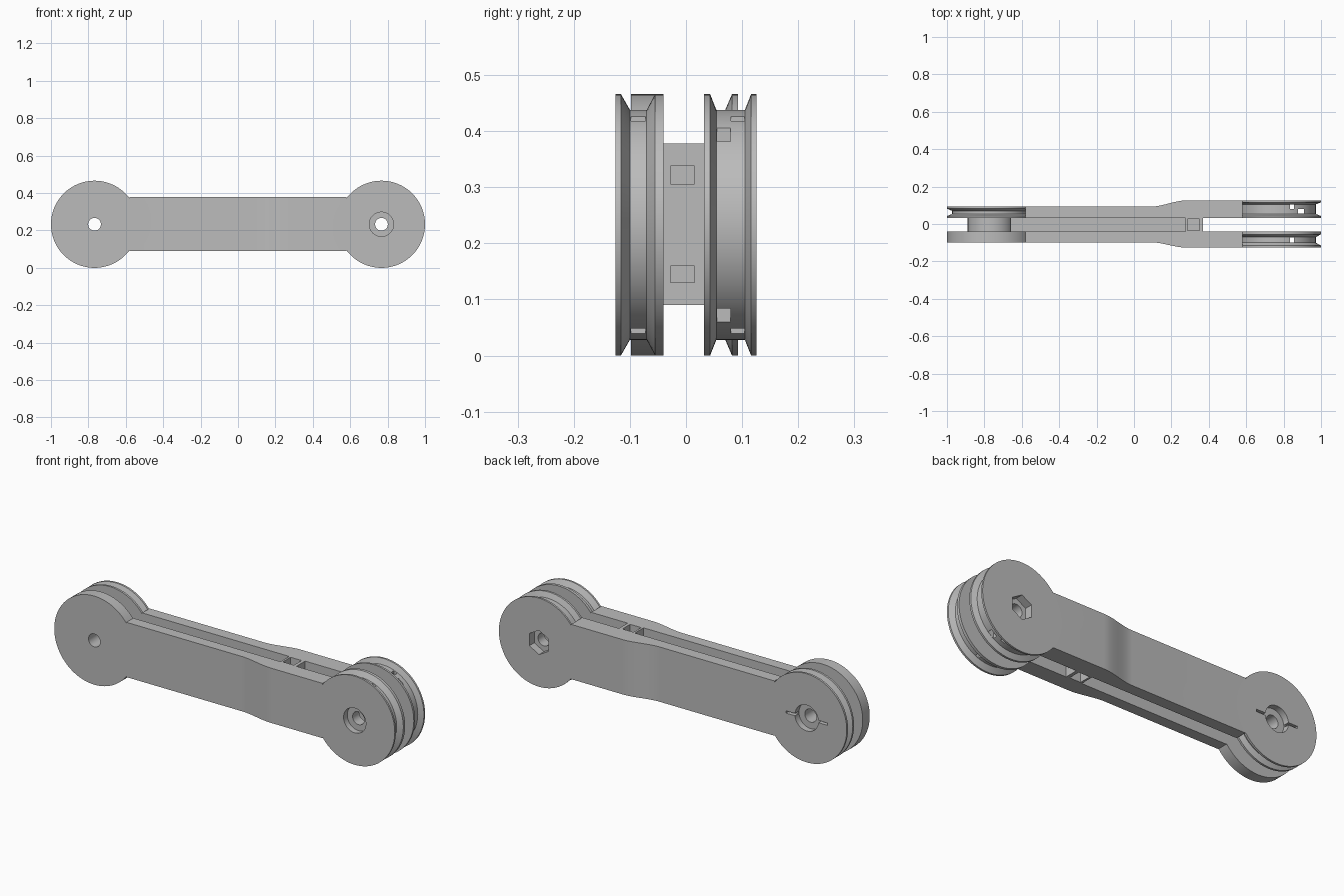
import bpy, bmesh, math

if "Cube" in bpy.data.objects:
    bpy.data.objects.remove(bpy.data.objects["Cube"])

MID, END, R, FLOOR = 0.235, 0.767, 0.233, 0.205
LOW, HIGH = 0.092, 0.38
INNER_F, INNER_B = -0.04, 0.032

grey = bpy.data.materials.new("plain_grey")
grey.use_nodes = True
grey.diffuse_color = (0.5, 0.5, 0.5, 1)
grey.node_tree.nodes["Principled BSDF"].inputs["Base Color"].default_value = grey.diffuse_color


def finish(name, bm):
    bmesh.ops.recalc_face_normals(bm, faces=bm.faces)
    mesh = bpy.data.meshes.new(name)
    bm.to_mesh(mesh)
    bm.free()
    mesh.materials.append(grey)
    ob = bpy.data.objects.new(name, mesh)
    bpy.context.collection.objects.link(ob)
    return ob


def lathe(name, x, profile, sides=96, turn=0.0):
    """Disc about a y-parallel axis; profile holds (radius, y) pairs."""
    bm = bmesh.new()
    rings = []
    for r, y in profile:
        angles = [turn + math.tau * i / sides for i in range(sides)]
        rings.append([bm.verts.new((x + r * math.cos(a), y, MID + r * math.sin(a))) for a in angles])
    for a, b in zip(rings, rings[1:]):
        for i in range(sides):
            j = (i + 1) % sides
            bm.faces.new((a[i], a[j], b[j], b[i]))
    bm.faces.new(rings[0])
    bm.faces.new(rings[-1])
    return finish(name, bm)


def slab(name, outline, z0, z1):
    """Extrude a plan outline of (x, y) points upwards."""
    bm = bmesh.new()
    face = bm.faces.new([bm.verts.new((x, y, z0)) for x, y in outline])
    top = bmesh.ops.extrude_face_region(bm, geom=[face])["geom"]
    moved = [v for v in top if isinstance(v, bmesh.types.BMVert)]
    bmesh.ops.translate(bm, verts=moved, vec=(0, 0, z1 - z0))
    return finish(name, bm)


def box(name, x0, x1, y0, y1, z0, z1):
    return slab(name, [(x0, y0), (x1, y0), (x1, y1), (x0, y1)], z0, z1)


def combine(ob, others, operation):
    for other in others:
        mod = ob.modifiers.new(operation.lower(), 'BOOLEAN')
        mod.operation, mod.object, mod.solver = operation, other, 'EXACT'
        bpy.ops.object.select_all(action='DESELECT')
        bpy.context.view_layer.objects.active = ob
        ob.select_set(True)
        bpy.ops.object.modifier_apply(modifier=mod.name)
        bpy.data.objects.remove(other)


def grooved(name, x, y0, a, b, c, d, y1):
    return lathe(name, x, [(R, y0), (R, a), (FLOOR, b), (FLOOR, c), (R, d), (R, y1)])


def hole(x, r, y0, y1, sides=48, turn=0.0):
    return lathe("cutter", x, [(r, y0), (r, y1)], sides, turn)


def arm_beam(name, inner, narrow, wide):
    """Straight inner wall, outer wall easing out towards the wide end."""
    outline = [(0.58, inner), (-0.58, inner), (-0.58, narrow)]
    for i in range(13):
        t = i / 12
        ease = t * t * (3 - 2 * t)
        outline.append((0.09 + 0.19 * t, narrow + (wide - narrow) * ease))
    outline.append((0.58, wide))
    return slab(name, outline, LOW, HIGH)


# Front arm: plain disc on one end, grooved pulley on the other
front = arm_beam("front_arm", INNER_F, -0.098, -0.126)
combine(front, [
    lathe("disc", -END, [(R, -0.098), (R, INNER_F)]),
    grooved("pulley", END, -0.126, -0.116, -0.1, -0.07, -0.055, INNER_F)], 'UNION')
combine(front, [
    hole(-END, 0.034, -0.2, 0),
    hole(END, 0.034, -0.2, 0),
    hole(END, 0.065, -0.2, -0.095),
    box("cutter", 0.835, 0.855, -0.098, -0.072, -0.1, 0.6)], 'DIFFERENCE')

# Back arm: grooved pulleys on both ends, with round and hexagonal recesses
back = arm_beam("back_arm", INNER_B, 0.093, 0.126)
combine(back, [
    grooved("pulley", -END, INNER_B, 0.043, 0.054, 0.07, 0.082, 0.093),
    grooved("pulley", END, INNER_B, 0.043, 0.054, 0.105, 0.116, 0.126)], 'UNION')
combine(back, [
    hole(-END, 0.034, 0, 0.2),
    hole(-END, 0.068, 0.06, 0.2),
    box("cutter", -END - 0.12, -END + 0.12, 0.065, 0.2, MID - 0.006, MID + 0.006),
    hole(END, 0.034, 0, 0.2),
    hole(END, 0.064, 0.085, 0.2, 6, math.pi / 6),
    box("cutter", 0.835, 0.855, 0.08, 0.104, -0.1, 0.6),
    box("cutter", 0.877, 0.908, 0.055, 0.079, -0.1, 0.6)], 'DIFFERENCE')

# Spacer hub between the arms
hub = lathe("spacer_hub", -END, [(0.122, INNER_F), (0.122, INNER_B)])
combine(hub, [hole(-END, 0.034, -0.2, 0.2)], 'DIFFERENCE')

# Recessed web forming the cable channels above and below
web = box("channel_web", -0.66, 0.276, INNER_F, INNER_B, 0.165, 0.305)

# End block with cable pockets and exit slots
block = box("end_block", 0.275, 0.368, INNER_F, INNER_B, LOW, HIGH)
for z0, z1, s0, s1 in ((0.305, 0.5, 0.308, 0.34), (0, 0.165, 0.132, 0.162)):
    combine(block, [
        box("cutter", 0.286, 0.35, -0.036, 0.028, z0, z1),
        box("cutter", 0.32, 0.4, -0.028, 0.015, s0, s1)], 'DIFFERENCE')

# Smooth the round walls, keep the edges crisp
for ob in (front, back, hub, web, block):
    bpy.ops.object.select_all(action='DESELECT')
    bpy.context.view_layer.objects.active = ob
    ob.select_set(True)
    bpy.ops.object.shade_smooth_by_angle(angle=math.radians(25))
    ob.data.update()
    # Stand the model exactly on the ground
    ob.location.z = R - MID
